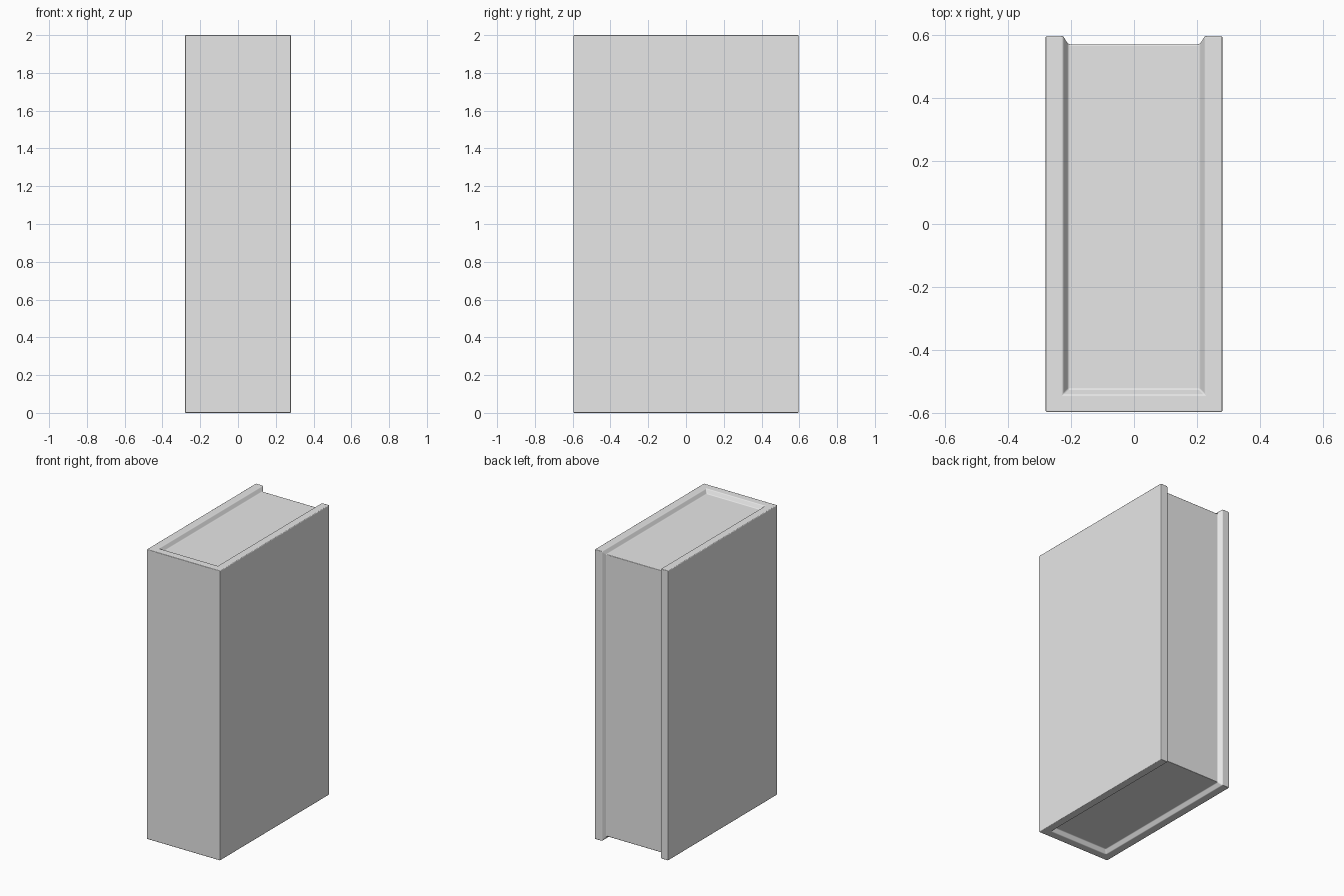
import bpy
import bmesh

if "Cube" in bpy.data.objects:
    bpy.data.objects.remove(bpy.data.objects["Cube"], do_unlink=True)

WIDTH, DEPTH, HEIGHT = 0.56, 1.192, 2.0
COVER = 0.055    # thickness of the cover boards and spine
SLOPE = 0.017    # width of the sloped lip down to the pages
RECESS = 0.027   # how far the pages sit below the cover edge

grey = bpy.data.materials.new("plain grey")
grey.use_nodes = True
colour = (0.8, 0.8, 0.8, 1)
grey.diffuse_color = colour
grey.node_tree.nodes["Principled BSDF"].inputs["Base Color"].default_value = colour

# Closed book standing upright: a block with its spine at the front
bm = bmesh.new()
bmesh.ops.create_cube(bm, size=1)
for v in bm.verts:
    v.co.x *= WIDTH
    v.co.y *= DEPTH
    v.co.z = (v.co.z + 0.5) * HEIGHT
bm.normal_update()

# Page area wraps over the top, back and bottom
pages = [f for f in bm.faces if abs(f.normal.z) > 0.9 or f.normal.y > 0.9]
for thickness in (COVER, SLOPE):
    bmesh.ops.inset_region(bm, faces=pages, thickness=thickness, use_even_offset=True)

# Sink the pages evenly below the cover edges
for v in {v for f in pages for v in f.verts}:
    v.co.z = min(max(v.co.z, RECESS), HEIGHT - RECESS)
    v.co.y = min(v.co.y, DEPTH / 2 - RECESS)
bmesh.ops.recalc_face_normals(bm, faces=bm.faces)

mesh = bpy.data.meshes.new("book")
bm.to_mesh(mesh)
bm.free()
book = bpy.data.objects.new("book", mesh)
bpy.context.collection.objects.link(book)
mesh.materials.append(grey)

# Softly rounded edges
bevel = book.modifiers.new("soft_edges", "BEVEL")
bevel.width = 0.005
bevel.segments = 2
bevel.limit_method = "ANGLE"
bevel.harden_normals = True

bpy.context.view_layer.objects.active = book
book.select_set(True)
bpy.ops.object.shade_smooth_by_angle()
